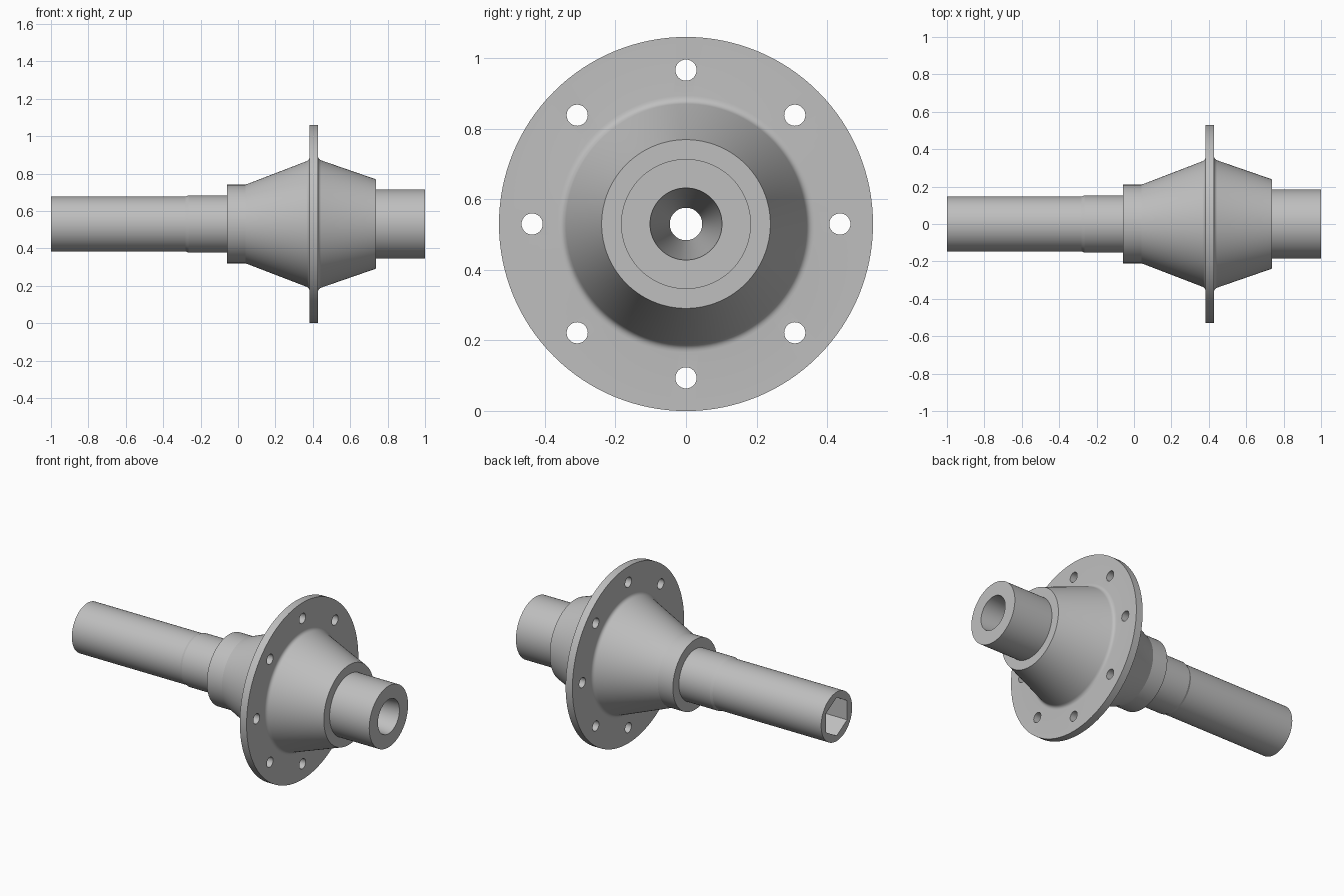
import bpy, bmesh, math
from mathutils import Matrix, Vector

if "Cube" in bpy.data.objects:
    bpy.data.objects.remove(bpy.data.objects["Cube"])

AXIS_Z = 0.53
SEGMENTS = 128

steel = bpy.data.materials.new("grey steel")
steel.use_nodes = True
grey = (0.52, 0.52, 0.52, 1)
steel.diffuse_color = grey
steel.node_tree.nodes["Principled BSDF"].inputs["Base Color"].default_value = grey


def make_object(name, bm):
    bmesh.ops.recalc_face_normals(bm, faces=bm.faces)
    mesh = bpy.data.meshes.new(name)
    bm.to_mesh(mesh)
    bm.free()
    mesh.materials.append(steel)
    obj = bpy.data.objects.new(name, mesh)
    obj.location.z = AXIS_Z
    bpy.context.collection.objects.link(obj)
    return obj


def fillet(before, corner, after, size, steps=5):
    """Round a profile corner with a short curve."""
    c = Vector(corner)
    a = c + (Vector(before) - c).normalized() * size
    b = c + (Vector(after) - c).normalized() * size
    ts = [i / steps for i in range(steps + 1)]
    return [tuple(a * (1 - t) ** 2 + c * 2 * t * (1 - t) + b * t * t) for t in ts]


def lathe(name, profile):
    """Turn a closed (x, radius) profile about the x axis."""
    bm = bmesh.new()
    verts = [bm.verts.new((x, 0, r)) for x, r in profile]
    edges = [bm.edges.new((v, verts[i - 1])) for i, v in enumerate(verts)]
    bmesh.ops.spin(bm, geom=verts + edges, cent=(0, 0, 0), axis=(1, 0, 0),
                   angle=math.tau, steps=SEGMENTS, use_merge=True)
    bmesh.ops.remove_doubles(bm, verts=bm.verts, dist=0.00001)
    return make_object(name, bm)


def add_prism(bm, sides, radius, x0, x1, y=0, z=0):
    """Prism along x with one corner pointing up."""
    rings = []
    for x in (x0, x1):
        rings.append([bm.verts.new((x, y + radius * math.sin(math.tau * i / sides),
                                    z + radius * math.cos(math.tau * i / sides)))
                      for i in range(sides)])
        bm.faces.new(rings[-1])
    for i in range(sides):
        bm.faces.new((rings[0][i - 1], rings[0][i], rings[1][i], rings[1][i - 1]))


def cut(target, cutter):
    cutter.hide_render = True
    mod = target.modifiers.new("cut", 'BOOLEAN')
    mod.operation, mod.solver, mod.object = 'DIFFERENCE', 'EXACT', cutter
    bpy.context.view_layer.objects.active = target
    bpy.ops.object.modifier_apply(modifier=mod.name)
    bpy.data.objects.remove(cutter)


# Turned body: shaft, collars, double cone with flange, hub and tapered bore
collar, flange_back, rim_back = (0.04, 0.21), (0.383, 0.342), (0.383, 0.53)
rim_front, flange_front, cone_end = (0.428, 0.53), (0.428, 0.346), (0.737, 0.239)
profile = [(-1, 0.147), (-0.28, 0.147), (-0.265, 0.153), (-0.06, 0.153),
           (-0.06, 0.21), collar]
profile += fillet(collar, flange_back, rim_back, 0.018)
profile += [rim_back, rim_front]
profile += fillet(rim_front, flange_front, cone_end, 0.018)
profile += [cone_end, (0.737, 0.184), (1, 0.184), (1, 0.102),
            (0.4, 0.046), (-1, 0.046)]
body = lathe("flanged_shaft", profile)

# Bolt circle through the flange
bm = bmesh.new()
for i in range(8):
    a = math.tau * i / 8
    add_prism(bm, 32, 0.03, 0.3, 0.5, 0.436 * math.sin(a), 0.436 * math.cos(a))
cut(body, make_object("bolt_hole_cutter", bm))

# Hexagonal drive socket in the shaft end
bm = bmesh.new()
add_prism(bm, 6, 0.115, -1.1, -0.6)
cut(body, make_object("hex_socket_cutter", bm))

# Smooth turned surfaces, sharp machined edges
bpy.ops.object.select_all(action='DESELECT')
body.select_set(True)
bpy.context.view_layer.objects.active = body
bpy.ops.object.shade_smooth_by_angle(angle=math.radians(18))
